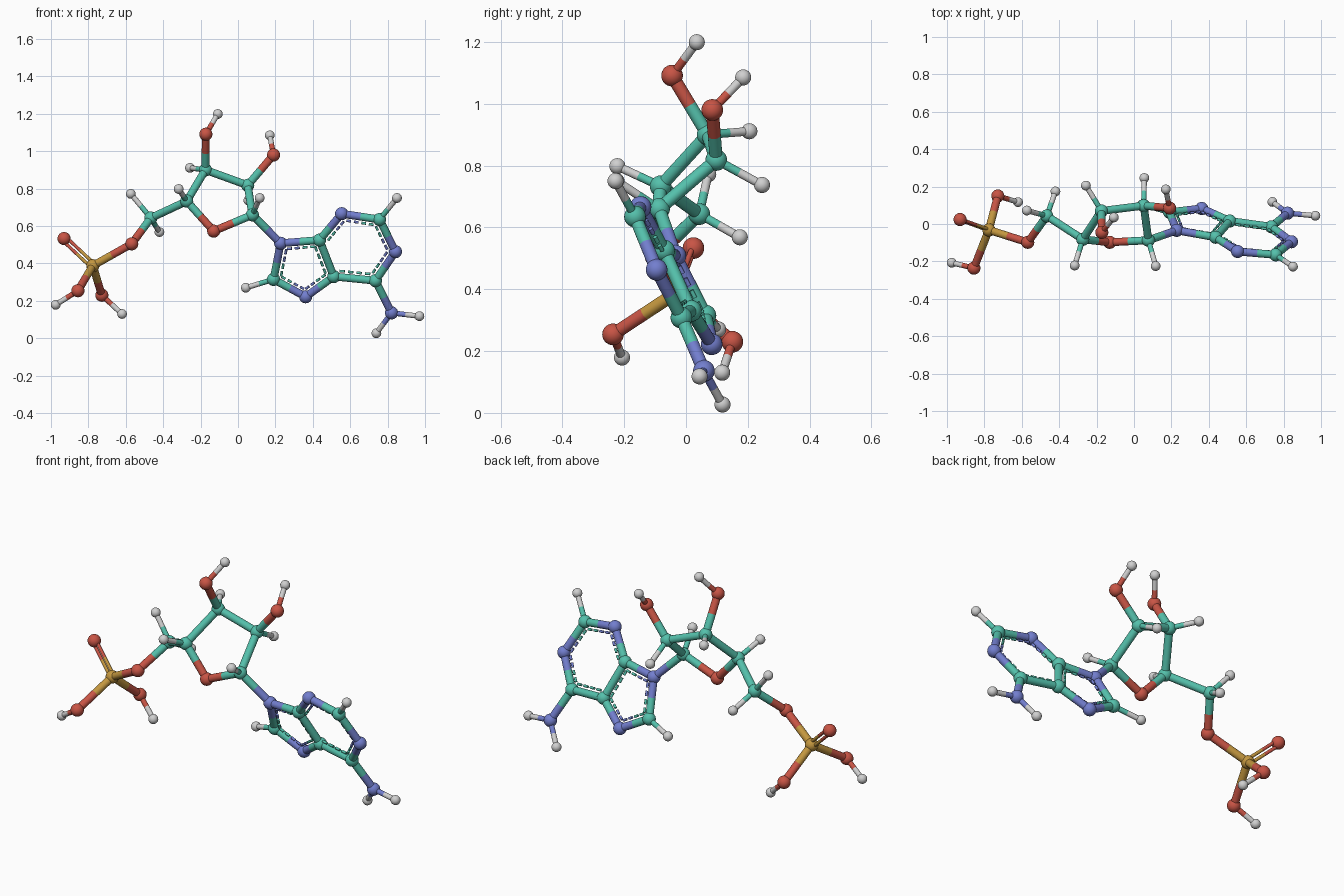
import bpy, bmesh
from mathutils import Vector, Matrix

cube = bpy.data.objects.get("Cube")
if cube:
    bpy.data.objects.remove(cube, do_unlink=True)

# Materials, one per element
COLOURS = {
    "carbon": (0.09, 0.53, 0.41),
    "oxygen": (0.58, 0.09, 0.06),
    "nitrogen": (0.17, 0.21, 0.62),
    "phosphorus": (0.55, 0.31, 0.05),
    "hydrogen": (0.63, 0.63, 0.63),
}
ELEMENTS = list(COLOURS)
materials = []
for element, rgb in COLOURS.items():
    mat = bpy.data.materials.new(element + "_colour")
    mat.use_nodes = True
    mat.diffuse_color = (*rgb, 1)
    bsdf = next(n for n in mat.node_tree.nodes if n.type == "BSDF_PRINCIPLED")
    bsdf.inputs["Base Color"].default_value = (*rgb, 1)
    bsdf.inputs["Roughness"].default_value = 0.5
    materials.append(mat)

# Atom centres; the first letter of each name gives the element
PHOSPHATE = {
    "p_centre": (-.776, -.032, .388),
    "o_double": (-.93, .024, .533),
    "o_front": (-.856, -.236, .254),
    "h_front": (-.975, -.207, .179),
    "o_back": (-.728, .15, .23),
    "h_back": (-.62, .117, .13),
    "o_bridge": (-.568, -.098, .505),
}
SUGAR = {
    "c_arm": (-.466, .043, .643),
    "h_arm_upper": (-.573, .072, .772),
    "h_arm_lower": (-.42, .174, .568),
    "c_left": (-.274, -.082, .733),
    "h_left": (-.317, -.222, .798),
    "o_ring": (-.13, -.098, .573),
    "c_right": (.077, -.087, .66),
    "h_right": (.116, -.225, .75),
    "c_upper_right": (.052, .098, .818),
    "h_upper_right": (.055, .246, .737),
    "o_upper_right": (.19, .085, .98),
    "h_hydroxyl_right": (.17, .185, 1.085),
    "c_upper_left": (-.174, .07, .9),
    "h_upper_left": (-.257, .205, .911),
    "o_upper_left": (-.172, -.045, 1.091),
    "h_hydroxyl_left": (-.108, .035, 1.199),
}
BASE = {
    "n_joint": (.228, -.034, .508),
    "c_small": (.19, .063, .315),
    "h_small": (.042, .104, .27),
    "n_small": (.362, .083, .222),
    "c_shared_low": (.512, .016, .33),
    "c_shared_high": (.436, -.071, .525),
    "n_top": (.554, -.147, .666),
    "c_far": (.757, -.165, .635),
    "h_far": (.85, -.228, .75),
    "n_far": (.842, -.095, .463),
    "c_amine": (.735, -.015, .308),
    "n_amine": (.821, .058, .136),
    "h_amine_side": (.97, .044, .118),
    "h_amine_low": (.74, .118, .027),
}
SMALL_RING = ["n_joint", "c_small", "n_small", "c_shared_low", "c_shared_high"]
LARGE_RING = ["c_shared_high", "n_top", "c_far", "n_far", "c_amine", "c_shared_low"]

atoms = {name: Vector(p) for part in (PHOSPHATE, SUGAR, BASE)
         for name, p in part.items()}
STICK, THIN = 0.021, 0.014


def slot(name):
    return next(i for i, e in enumerate(ELEMENTS) if e[0] == name[0])


def paint(verts, index):
    for face in {f for v in verts for f in v.link_faces}:
        face.material_index = index
        face.smooth = True


def rod(bm, a, b, radius, index):
    """Capped cylinder from a to b."""
    axis = b - a
    turn = Vector((0, 0, 1)).rotation_difference(axis).to_matrix().to_4x4()
    made = bmesh.ops.create_cone(
        bm, cap_ends=True, segments=20, radius1=radius, radius2=radius,
        depth=axis.length, matrix=Matrix.Translation((a + b) / 2) @ turn)
    paint(made["verts"], index)


def split_rod(bm, first, second, radius, shift=Vector()):
    """Bond whose halves take the colours of the atoms they touch."""
    a, b = atoms[first] + shift, atoms[second] + shift
    mid = (a + b) / 2
    rod(bm, a, mid, radius, slot(first))
    rod(bm, mid, b, radius, slot(second))


def finish(bm, name):
    mesh = bpy.data.meshes.new(name)
    bm.to_mesh(mesh)
    bm.free()
    for mat in materials:
        mesh.materials.append(mat)
    obj = bpy.data.objects.new(name, mesh)
    bpy.context.collection.objects.link(obj)
    bpy.ops.object.select_all(action="DESELECT")
    obj.select_set(True)
    bpy.context.view_layer.objects.active = obj
    bpy.ops.object.shade_smooth_by_angle(angle=0.7)
    return obj


# Balls, one object per part of the molecule
for label, part in (("phosphate", PHOSPHATE), ("sugar", SUGAR), ("base", BASE)):
    bm = bmesh.new()
    for name in part:
        size = 0.026 if name[0] == "h" else 0.035
        made = bmesh.ops.create_uvsphere(
            bm, u_segments=24, v_segments=14, radius=size,
            matrix=Matrix.Translation(atoms[name]))
        paint(made["verts"], slot(name))
    finish(bm, label + "_balls")

# Single bonds join every pair of close neighbours
heavy_bonds, light_bonds = bmesh.new(), bmesh.new()
names = list(atoms)
for i, first in enumerate(names):
    for second in names[i + 1:]:
        light = "h" in (first[0], second[0])
        if "o_double" in (first, second) or first[0] == second[0] == "h":
            continue
        if (atoms[first] - atoms[second]).length < (0.19 if light else 0.29):
            split_rod(light_bonds if light else heavy_bonds, first, second,
                      THIN if light else STICK)
finish(heavy_bonds, "main_bonds")
finish(light_bonds, "hydrogen_bonds")

# Double bond made of two thin parallel rods
bm = bmesh.new()
along = atoms["o_double"] - atoms["p_centre"]
side = along.cross(Vector((0, 1, 0))).normalized() * 0.013
for sign in (-1, 1):
    split_rod(bm, "p_centre", "o_double", 0.009, side * sign)
finish(bm, "double_bond")

# Dashed rods just inside both flat rings
bm = bmesh.new()
DASHES = 4
for ring in (SMALL_RING, LARGE_RING):
    centre = sum((atoms[n] for n in ring), Vector()) / len(ring)
    for first, second in zip(ring, ring[1:] + ring[:1]):
        if ring is LARGE_RING and first == "c_shared_low":
            continue  # the shared edge is dashed on the small ring's side
        a, b = atoms[first], atoms[second]
        along = (b - a).normalized()
        inward = centre - (a + b) / 2
        inward = (inward - along * inward.dot(along)).normalized() * 0.036
        start, end = a + inward + along * 0.03, b + inward - along * 0.03
        step = (end - start) / (DASHES - 0.4)
        for k in range(DASHES):
            dash = start + step * k
            owner = first if k < DASHES / 2 else second
            rod(bm, dash, dash + step * 0.6, 0.007, slot(owner))
finish(bm, "ring_dashes")
